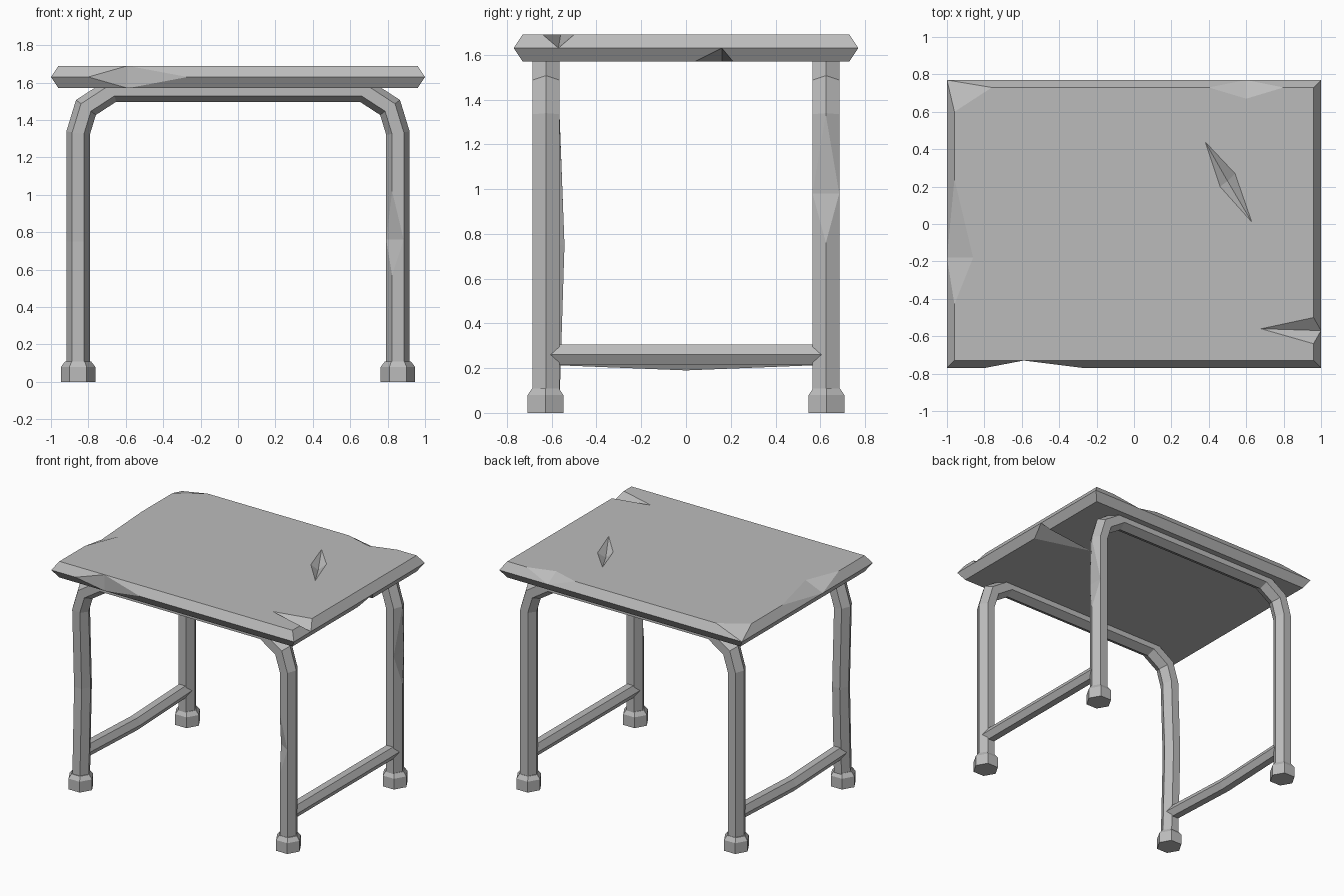
import bpy, bmesh, math
from mathutils import Vector

cube = bpy.data.objects.get("Cube")
if cube:
    bpy.data.objects.remove(cube, do_unlink=True)

GREY = (0.5, 0.5, 0.5, 1)
mat = bpy.data.materials.new("plain grey")
mat.use_nodes = True
mat.diffuse_color = GREY
mat.node_tree.nodes["Principled BSDF"].inputs["Base Color"].default_value = GREY


def finish(name, bm):
    bmesh.ops.recalc_face_normals(bm, faces=bm.faces)
    mesh = bpy.data.meshes.new(name)
    bm.to_mesh(mesh)
    bm.free()
    obj = bpy.data.objects.new(name, mesh)
    bpy.context.collection.objects.link(obj)
    mesh.materials.append(mat)
    return obj


def loft(name, rings):
    """Skin equal-sized rings of points and cap both ends."""
    bm = bmesh.new()
    rows = [[bm.verts.new(p) for p in ring] for ring in rings]
    n = len(rows[0])
    for a, b in zip(rows, rows[1:]):
        for i in range(n):
            j = (i + 1) % n
            bm.faces.new((a[i], a[j], b[j], b[i]))
    bm.faces.new(rows[0])
    bm.faces.new(rows[-1])
    return finish(name, bm)


def sweep(name, path, across, r_normal, r_across, turn=0):
    """Hexagonal tube along a path, mitred at the bends."""
    path = [Vector(p) for p in path]
    across = Vector(across)
    rings = []
    for i, p in enumerate(path):
        t0 = (p - path[max(i - 1, 0)]).normalized()
        t1 = (path[min(i + 1, len(path) - 1)] - p).normalized()
        normal = across.cross(t0 + t1).normalized()
        t = t0 if t0.length else t1
        miter = 1 / max(math.sqrt(max(1 - normal.dot(t) ** 2, 0)), 0.5)
        angles = [math.radians(turn + 60 * k) for k in range(6)]
        rings.append([p + normal * math.cos(a) * r_normal * miter
                      + across * math.sin(a) * r_across for a in angles])
    return loft(name, rings)


def chip(obj, chips):
    """Cut convex wedges, each given by its corner points, out of a part."""
    bm = bmesh.new()
    for points in chips:
        verts = [bm.verts.new(p) for p in points]
        bmesh.ops.convex_hull(bm, input=verts)
    cutter = finish("chip_cutter", bm)
    cutter.hide_render = True
    mod = obj.modifiers.new("chips", 'BOOLEAN')
    mod.operation, mod.solver, mod.object = 'DIFFERENCE', 'EXACT', cutter
    bpy.context.view_layer.objects.active = obj
    bpy.ops.object.modifier_apply(modifier=mod.name)
    bpy.data.objects.remove(cutter, do_unlink=True)


# Tabletop slab with a pointed rim
LOW, MID, TOP = 1.57, 1.63, 1.69
tabletop = loft("tabletop", [
    [(sx * hx, sy * hy, z) for sx, sy in ((-1, -1), (1, -1), (1, 1), (-1, 1))]
    for hx, hy, z in ((0.96, 0.73, LOW), (1, 0.77, MID), (0.96, 0.73, TOP))])

# Worn chips and a gouge in the tabletop; the last point lies outside the slab
chip(tabletop, [
    # front rim
    [(-0.8, -0.77, MID), (-0.59, -0.73, TOP), (-0.59, -0.73, LOW),
     (-0.27, -0.77, MID), (-0.56, -0.82, MID)],
    # right rim
    [(-0.96, 0.24, TOP), (-0.86, -0.18, TOP), (-0.96, -0.43, TOP),
     (-1, -0.18, MID), (-0.98, -0.16, 1.73)],
    # back right corner
    [(-1, 0.77, MID), (-0.76, 0.73, TOP), (-0.96, 0.6, TOP), (-0.98, 0.75, 1.75)],
    # back rim
    [(0.4, 0.73, TOP), (0.6, 0.67, TOP), (0.8, 0.73, TOP),
     (0.6, 0.77, MID), (0.6, 0.76, 1.73)],
    # split in the left rim
    [(0.96, -0.64, TOP), (0.96, -0.5, TOP), (0.68, -0.56, TOP),
     (1, -0.57, MID), (1, -0.57, 1.75)],
    # split under the left rim
    [(0.96, 0.04, LOW), (0.96, 0.21, LOW), (0.55, 0.16, LOW),
     (1, 0.16, MID), (1, 0.15, 1.5)],
    # gouge in the top
    [(0.38, 0.44, TOP), (0.54, 0.27, TOP), (0.63, 0.01, TOP),
     (0.46, 0.2, TOP), (0.5, 0.23, 1.65), (0.5, 0.23, 1.75)],
])

# Bent tube frames, each one two legs and a top rail
X, Y = 0.855, 0.625
half = [(X, 0.05), (X, 0.75), (X, 1.33), (0.813, 1.467), (0.67, 1.56)]
outline = [(-x, z) for x, z in half] + [(x, z) for x, z in reversed(half)]
frames = {}
for name, y in (("front_frame", -Y), ("back_frame", Y)):
    path = [(x, y, z) for x, z in outline]
    if y < 0:  # one leg is bowed inwards
        path[1] = (-X, y + 0.022, 0.75)
    frames[name] = sweep(name, path, (0, 1, 0), 0.0625, 0.0693)

# Worn leg edges
chip(frames["front_frame"], [
    [(0.824, -0.685, 1.02), (0.824, -0.685, 0.57), (0.886, -0.685, 0.76),
     (0.7925, -0.625, 0.76), (0.81, -0.72, 0.77)]])
chip(frames["back_frame"], [
    [(0.9175, Y, 1.33), (0.9175, Y, 0.76), (0.886, 0.685, 0.98),
     (0.886, 0.565, 0.98), (0.96, Y, 1.0)]])

# Hexagonal feet
for end, sy in (("front", -1), ("back", 1)):
    for side, sx in (("right", -1), ("left", 1)):
        loft(f"{end}_{side}_foot", [
            [(sx * X + r * math.cos(k * math.pi / 3),
              sy * 0.628 + r * math.sin(k * math.pi / 3), z) for k in range(6)]
            for r, z in ((0.092, 0), (0.092, 0.08), (0.069, 0.11))])

# Side stretchers, the right one sagging
for side, sx, sag in (("right", -1, 0.025), ("left", 1, 0)):
    sweep(f"{side}_stretcher",
          [(sx * X, -Y, 0.26), (sx * X, 0, 0.26 - sag), (sx * X, Y, 0.26)],
          (1, 0, 0), 0.052, 0.052, 30)
